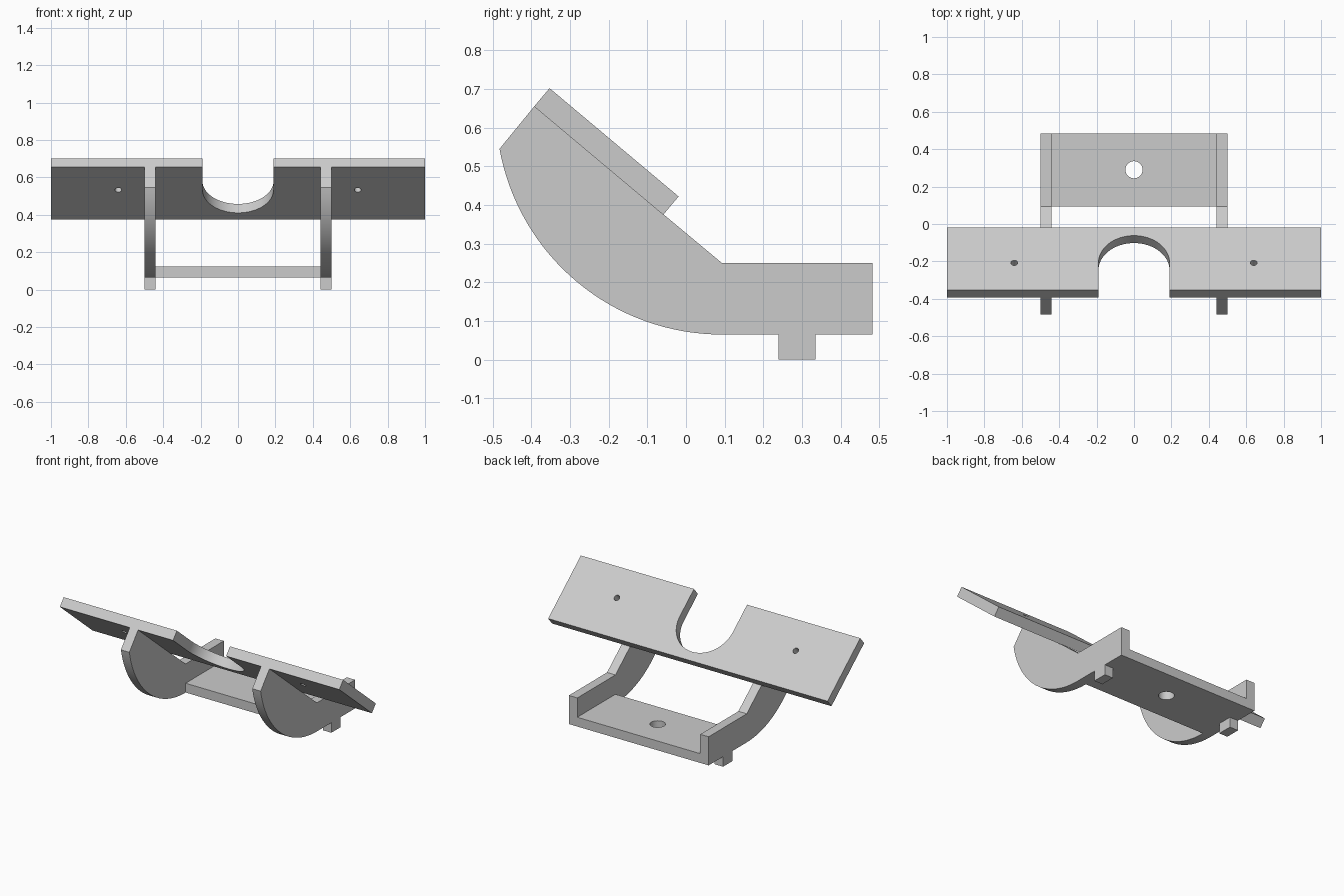
import bpy, bmesh, math
from mathutils import Matrix, Vector

cube = bpy.data.objects.get("Cube")
if cube:
    bpy.data.objects.remove(cube, do_unlink=True)

grey = bpy.data.materials.new("light grey")
grey.use_nodes = True
colour = (0.6, 0.6, 0.6, 1)
grey.diffuse_color = colour
grey.node_tree.nodes["Principled BSDF"].inputs["Base Color"].default_value = colour


def arc(cx, cy, r, start, end, steps):
    """Points on a circular arc, angles in degrees."""
    angles = [math.radians(start + (end - start) * i / steps) for i in range(steps + 1)]
    return [(cx + r * math.cos(a), cy + r * math.sin(a)) for a in angles]


def prism(name, outline, depth, matrix):
    """Extrude a flat outline along local z and place it."""
    bm = bmesh.new()
    face = bm.faces.new([bm.verts.new((a, b, 0)) for a, b in outline])
    top = bmesh.ops.extrude_face_region(bm, geom=[face])["geom"]
    bmesh.ops.translate(bm, verts=[v for v in top if isinstance(v, bmesh.types.BMVert)],
                        vec=(0, 0, depth))
    bmesh.ops.recalc_face_normals(bm, faces=bm.faces)
    bm.transform(matrix)
    bmesh.ops.recalc_face_normals(bm, faces=bm.faces)
    mesh = bpy.data.meshes.new(name)
    bm.to_mesh(mesh)
    bm.free()
    mesh.materials.append(grey)
    obj = bpy.data.objects.new(name, mesh)
    bpy.context.collection.objects.link(obj)
    return obj


def activate(obj):
    bpy.ops.object.select_all(action="DESELECT")
    obj.select_set(True)
    bpy.context.view_layer.objects.active = obj


def drill(obj, x, y, r, matrix):
    """Cut a round hole along the local z of the given frame."""
    circle = arc(x, y, r, 0, 360, 32)[:-1]
    cutter = prism("hole_cutter", circle, 0.3, matrix @ Matrix.Translation((0, 0, -0.1)))
    cutter.hide_render = True
    activate(obj)
    mod = obj.modifiers.new("hole", "BOOLEAN")
    mod.operation = "DIFFERENCE"
    mod.solver = "EXACT"
    mod.object = cutter
    bpy.ops.object.modifier_apply(modifier=mod.name)
    bpy.data.objects.remove(cutter, do_unlink=True)


def smooth(obj):
    activate(obj)
    bpy.ops.object.shade_smooth_by_angle(angle=math.radians(30))


# Side brackets: curved belly, sloped top, flat tail and a small foot
bend, base, radius = 0.093, 0.065, 0.585
side = arc(bend, base + radius, radius, 270, 190.3, 32)
side += [(-0.393, 0.655), (bend, 0.25), (0.483, 0.25), (0.483, base),
         (0.335, base), (0.335, 0), (0.24, 0), (0.24, base)]
# local x, y, z become world y, z, x
to_side = Matrix(((0, 0, 1, 0), (1, 0, 0, 0), (0, 1, 0, 0), (0, 0, 0, 1)))
for name, x in (("left_bracket", 0.44), ("right_bracket", -0.5)):
    smooth(prism(name, side, 0.06, Matrix.Translation((x, 0, 0)) @ to_side))

# Base plate between the brackets, with a centre hole
floor_frame = Matrix.Translation((0, 0, base))
floor = prism("base_plate", [(-0.44, bend), (0.44, bend), (0.44, 0.483), (-0.44, 0.483)],
              0.06, floor_frame)
drill(floor, 0, 0.29, 0.046, floor_frame)
smooth(floor)

# Tilted front panel with a round-bottomed notch and two screw holes
tilt = Matrix.Translation((0, -0.393, 0.655)) @ Matrix.Rotation(math.radians(-40), 4, "X")
notch = arc(0, 0.19, 0.19, 180, 0, 40)
outline = [(-1, 0), (-0.19, 0)] + notch + [(0.19, 0), (1, 0), (1, 0.436), (-1, 0.436)]
panel = prism("front_panel", outline, 0.062, tilt)
for x in (-0.64, 0.64):
    drill(panel, x, 0.19, 0.018, tilt)
smooth(panel)
